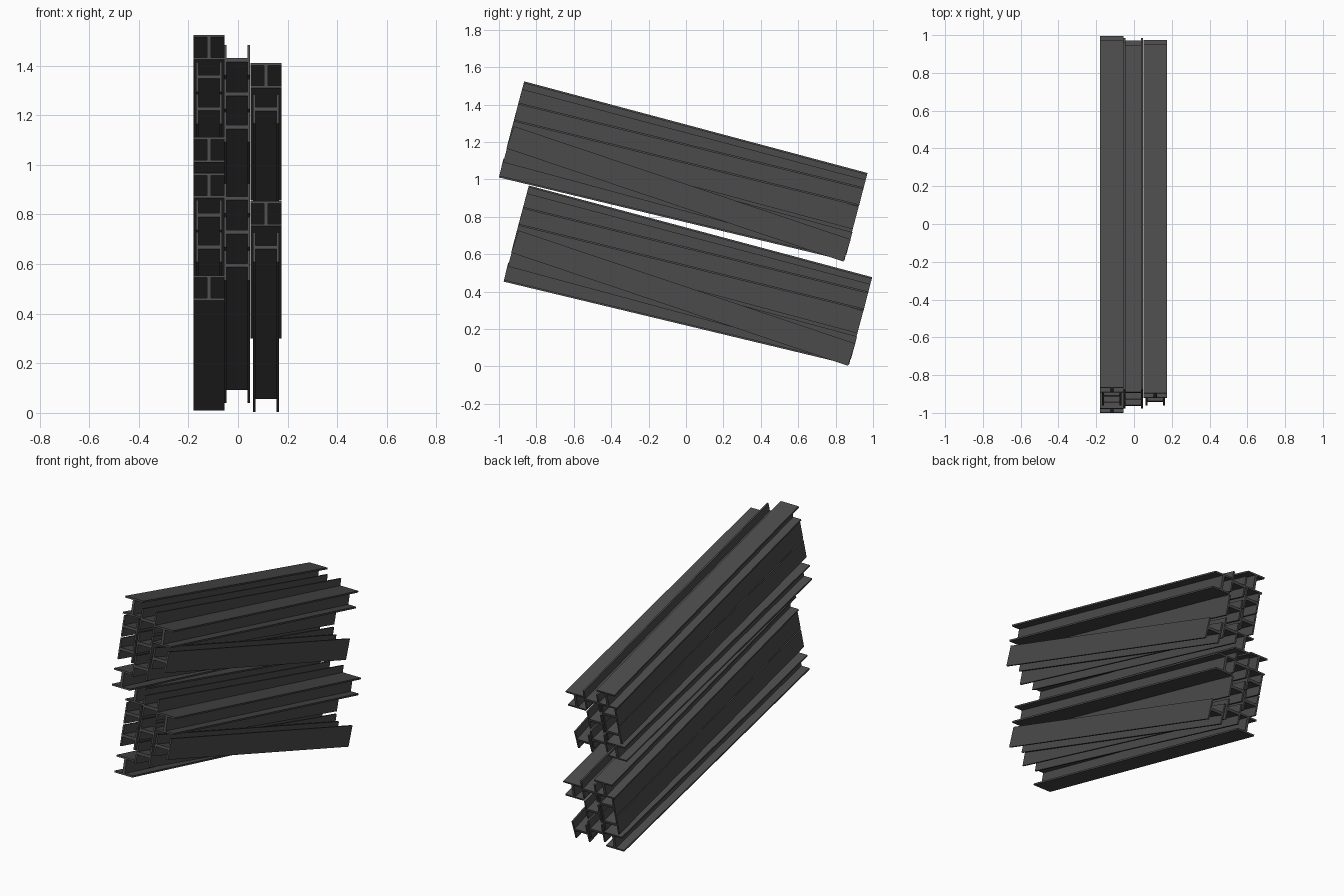
import bpy, bmesh, math
from mathutils import Vector

if "Cube" in bpy.data.objects:
    bpy.data.objects.remove(bpy.data.objects["Cube"])

LENGTH, DEPTH, WIDTH = 1.90, 0.104, 0.125   # beam length, web depth, flange width
FLANGE, WEB = 0.010, 0.016                  # thicknesses

steel = bpy.data.materials.new("dark steel")
steel.diffuse_color = (0.07, 0.07, 0.07, 1)
steel.use_nodes = True
steel.node_tree.nodes["Principled BSDF"].inputs["Base Color"].default_value = steel.diffuse_color


def beam(name, x, y, z, degrees, on_side):
    """I-section beam running from its front end centre (x, y, z) back and down."""
    h, w, t, f = DEPTH / 2, WIDTH / 2, WEB / 2, FLANGE
    quarter = [(w, h), (w, h - f), (t, h - f)]
    right = quarter + [(a, -b) for a, b in reversed(quarter)]
    profile = right + [(-a, b) for a, b in reversed(right)]
    if on_side:
        profile = [(b, -a) for a, b in profile]
    a = math.radians(degrees)
    along = Vector((0, math.cos(a), -math.sin(a)))
    up = Vector((0, math.sin(a), math.cos(a)))
    start = Vector((x, y, z))
    bm = bmesh.new()
    face = bm.faces.new([bm.verts.new(start + Vector((u, 0, 0)) + up * v) for u, v in profile])
    ext = bmesh.ops.extrude_face_region(bm, geom=[face])
    verts = [g for g in ext["geom"] if isinstance(g, bmesh.types.BMVert)]
    bmesh.ops.translate(bm, verts=verts, vec=along * LENGTH)
    if not face.is_valid or len(bm.faces) < len(profile) + 2:
        bm.faces.new(bm.verts[:len(profile)])
    bmesh.ops.recalc_face_normals(bm, faces=bm.faces)
    mesh = bpy.data.meshes.new(name)
    bm.to_mesh(mesh)
    bm.free()
    mesh.materials.append(steel)
    bpy.context.collection.objects.link(bpy.data.objects.new(name, mesh))


# Columns of one bundle: name, x, y, z of front end, slope, laid on its side
BUNDLE = [
    ("left_top_beam", -0.1175, -0.8785, 1.474, 14.95, False),
    ("left_upper_side_beam", -0.1175, -0.910, 1.355, 14.7, True),
    ("left_lower_side_beam", -0.1175, -0.944, 1.226, 14.6, True),
    ("left_bottom_beam", -0.1175, -0.988, 1.061, 13.5, False),
    ("middle_top_beam", -0.004, -0.892, 1.422, 14.8, True),
    ("middle_centre_beam", -0.004, -0.928, 1.286, 15.0, True),
    ("middle_bottom_beam", -0.004, -0.961, 1.152, 15.1, True),
    ("right_top_beam", 0.1125, -0.908, 1.360, 13.8, False),
    ("right_lower_beam", 0.1125, -0.940, 1.225, 18.57, True),
]

# Upper bundle and the same bundle repeated below it
for label, dy, dz in (("upper", 0, 0), ("lower", 0.025, -0.557)):
    for name, x, y, z, slope, side in BUNDLE:
        beam(f"{label}_{name}", x, y + dy, z + dz, slope, side)
